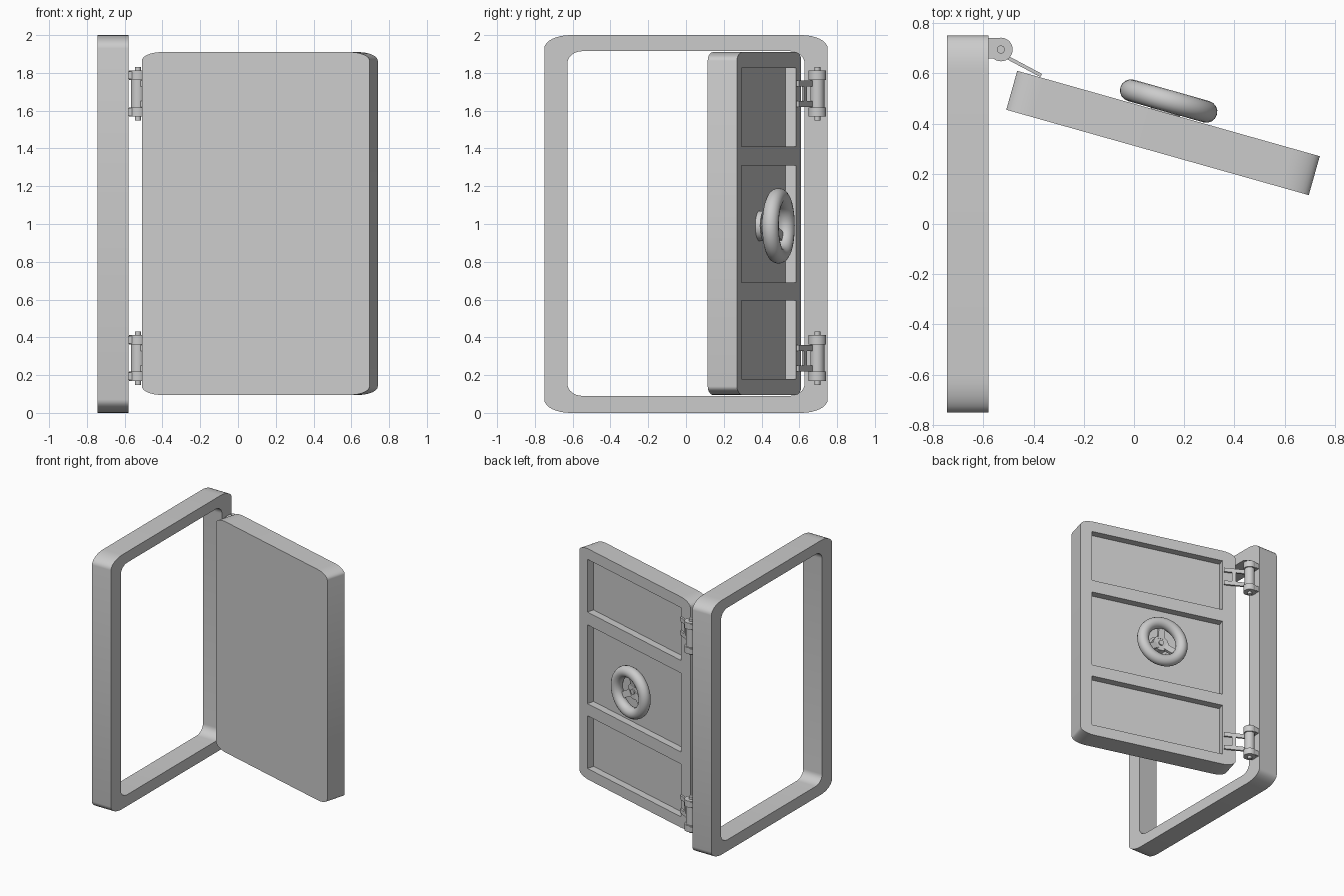
import bpy, bmesh, math
from mathutils import Matrix, Vector

if "Cube" in bpy.data.objects:
    bpy.data.objects.remove(bpy.data.objects["Cube"], do_unlink=True)

grey = bpy.data.materials.new("plain grey")
grey.use_nodes = True
grey.diffuse_color = (0.6, 0.6, 0.6, 1)
grey.node_tree.nodes["Principled BSDF"].inputs["Base Color"].default_value = (0.6, 0.6, 0.6, 1)

T = Matrix.Translation
parts = []


def finish(name, bm, matrix):
    bmesh.ops.recalc_face_normals(bm, faces=bm.faces)
    mesh = bpy.data.meshes.new(name)
    bm.to_mesh(mesh)
    bm.free()
    mesh.materials.append(grey)
    obj = bpy.data.objects.new(name, mesh)
    bpy.context.collection.objects.link(obj)
    obj.matrix_world = matrix
    parts.append(obj)
    return obj


def slab(name, u0, u1, z0, z1, d0, d1, matrix, ru=0, rz=0):
    """Panel in the XZ plane, thick along Y, with elliptical corners."""
    bm = bmesh.new()
    corners = [(u1, z1, -1, -1), (u0, z1, 1, -1), (u0, z0, 1, 1), (u1, z0, -1, 1)]
    steps = 8 if ru else 0
    verts = []
    for i, (u, z, su, sz) in enumerate(corners):
        for k in range(steps + 1):
            a = math.pi / 2 * (i + (k / steps if steps else 0))
            pu = u + su * ru + ru * math.cos(a)
            pz = z + sz * rz + rz * math.sin(a)
            verts.append(bm.verts.new((pu, d0, pz)))
    face = bm.faces.new(verts)
    grown = bmesh.ops.extrude_face_region(bm, geom=[face])["geom"]
    moved = [g for g in grown if isinstance(g, bmesh.types.BMVert)]
    bmesh.ops.translate(bm, verts=moved, vec=(0, d1 - d0, 0))
    return finish(name, bm, matrix)


def cylinder(name, radius, z0, z1, matrix, segments=32):
    bm = bmesh.new()
    bmesh.ops.create_cone(bm, cap_ends=True, segments=segments, radius1=radius,
                          radius2=radius, depth=z1 - z0, matrix=T((0, 0, (z0 + z1) / 2)))
    return finish(name, bm, matrix)


def cut(obj, cutter):
    mod = obj.modifiers.new("cut", 'BOOLEAN')
    mod.operation, mod.solver, mod.object = 'DIFFERENCE', 'EXACT', cutter
    bpy.context.view_layer.objects.active = obj
    bpy.ops.object.modifier_apply(modifier=mod.name)
    parts.remove(cutter)
    bpy.data.objects.remove(cutter, do_unlink=True)


# Door frame, standing in the YZ plane
side = Matrix.Rotation(math.pi / 2, 4, 'Z')
frame = slab("door_frame", -0.75, 0.75, 0, 2, 0.58, 0.745, side, 0.14, 0.07)
cut(frame, slab("opening", -0.628, 0.628, 0.09, 1.915, 0.5, 0.8, side, 0.08, 0.065))

# Door leaf, swung open, with three recessed panels on its back
door = T((-0.465, 0.61, 0)) @ Matrix.Rotation(math.radians(-15.76), 4, 'Z')
leaf = slab("door_leaf", 0, 1.252, 0.095, 1.91, -0.161, 0, door, 0.11, 0.045)
for z0, z1 in ((0.18, 0.595), (0.69, 1.31), (1.41, 1.825)):
    cut(leaf, slab("recess", 0.105, 1.16, z0, z1, -0.057, 0.1, door))

# Hand wheel: local Z of the axle points out of the door's back
wheel = door @ T((0.613, 0, 0.99))
axle = wheel @ Matrix.Rotation(-math.pi / 2, 4, 'X')
cylinder("wheel_base", 0.08, -0.06, -0.03, axle)
cylinder("wheel_hub", 0.06, -0.03, 0.025, axle)
cylinder("hub_bolt", 0.02, 0.025, 0.035, axle, 16)
for i in range(3):
    turn = wheel @ Matrix.Rotation(i * math.tau / 3, 4, 'Y')
    slab("wheel_spoke", -0.025, 0.025, 0.04, 0.15, -0.005, 0.02,
         turn @ Matrix.Rotation(-0.2, 4, 'X'))

# Round wheel rim: a ring of tube sections
bm = bmesh.new()
MAJOR, MINOR = 48, 16
rings = []
for i in range(MAJOR):
    spin = Matrix.Rotation(math.tau * i / MAJOR, 4, 'Z')
    ring = []
    for j in range(MINOR):
        a = math.tau * j / MINOR
        p = Vector((0.156 + 0.044 * math.cos(a), 0, 0.048 + 0.044 * math.sin(a)))
        ring.append(bm.verts.new(spin @ p))
    rings.append(ring)
for i in range(MAJOR):
    a, b = rings[i], rings[(i + 1) % MAJOR]
    for j in range(MINOR):
        k = (j + 1) % MINOR
        bm.faces.new((a[j], b[j], b[k], a[k]))
finish("wheel_rim", bm, axle)

# Hinges: knuckles fixed to the frame, sleeve and forked arm fixed to the door
for z in (0.29, 1.69):
    pivot = T((-0.53, 0.695, z))
    cylinder("hinge_pin", 0.016, -0.142, 0.142, pivot, 16)
    cylinder("hinge_sleeve", 0.037, -0.075, 0.075, pivot)
    for s in (-1, 1):
        lo, hi = sorted((s * 0.072, s * 0.122))
        cylinder("hinge_knuckle", 0.047, lo, hi, pivot)
        slab("hinge_tab", -0.055, 0, lo + 0.005, hi - 0.005, -0.035, 0.045, pivot)
    arm = pivot @ Matrix.Rotation(math.radians(-28), 4, 'Z') @ T((0, -0.016, 0))
    for s in (-1, 1):
        lo, hi = sorted((s * 0.038, s * 0.07))
        slab("hinge_arm", 0.015, 0.19, lo, hi, -0.007, 0.007, arm)
    slab("hinge_crossbar", 0.1, 0.13, -0.05, 0.05, -0.007, 0.007, arm)

# Smooth the curved surfaces, keep edges sharp
bpy.ops.object.select_all(action='DESELECT')
for obj in parts:
    obj.select_set(True)
bpy.context.view_layer.objects.active = parts[0]
bpy.ops.object.shade_smooth_by_angle(angle=math.radians(30))
